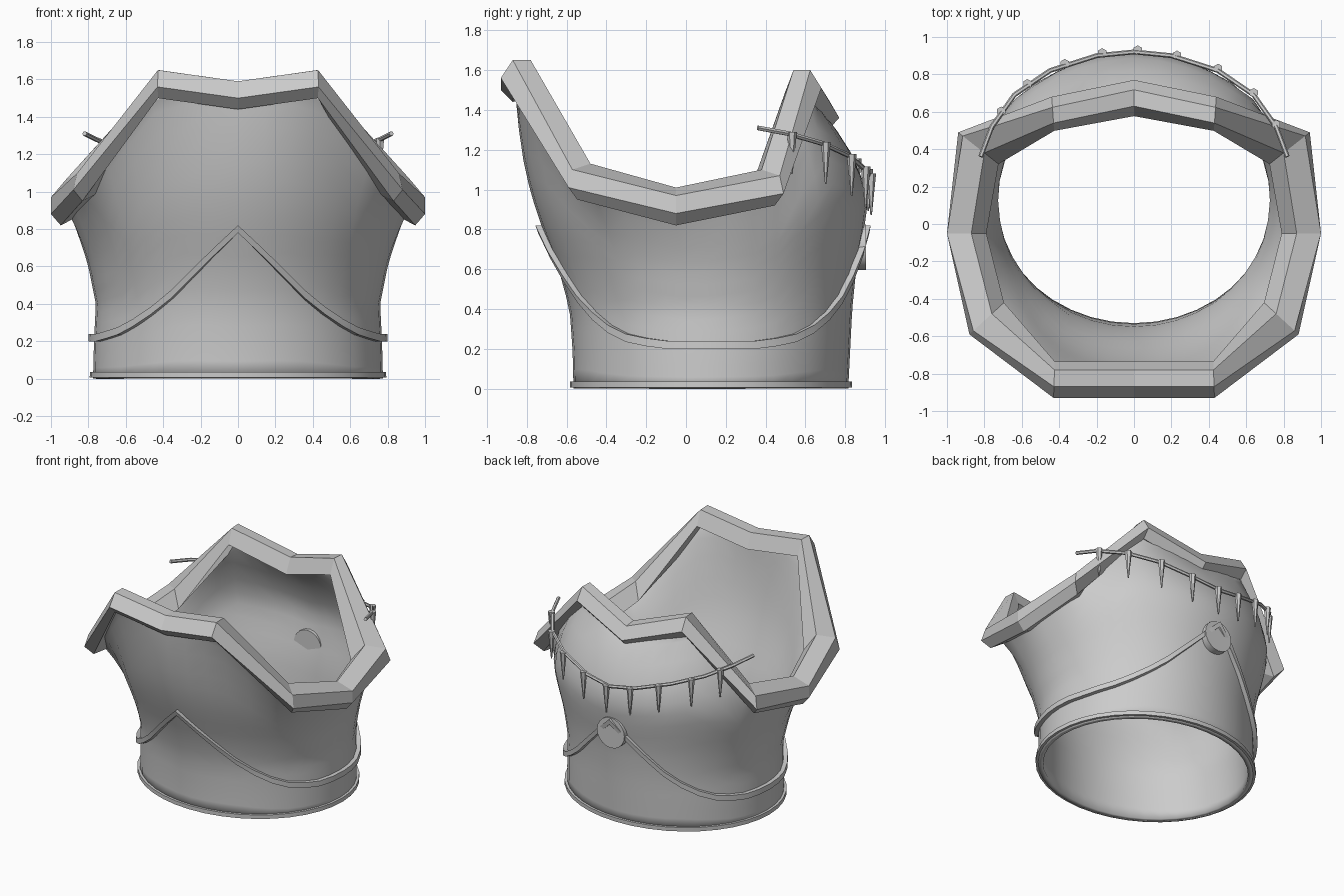
import bpy, bmesh, math
from mathutils import Vector, Matrix

old = bpy.data.objects.get("Cube")
if old:
    bpy.data.objects.remove(old, do_unlink=True)

steel = bpy.data.materials.new("plain grey steel")
steel.use_nodes = True
GREY = (0.6, 0.6, 0.6, 1)
steel.diffuse_color = GREY
steel.node_tree.nodes["Principled BSDF"].inputs["Base Color"].default_value = GREY


def lookup(table, t, col=1):
    """Linear interpolation in a table sorted by its first column."""
    if t <= table[0][0]:
        return table[0][col]
    for lo, hi in zip(table, table[1:]):
        if t <= hi[0]:
            f = (t - lo[0]) / (hi[0] - lo[0])
            return lo[col] + f * (hi[col] - lo[col])
    return table[-1][col]


def finish(name, bm, smooth=None):
    bmesh.ops.recalc_face_normals(bm, faces=bm.faces)
    mesh = bpy.data.meshes.new(name)
    bm.to_mesh(mesh)
    bm.free()
    obj = bpy.data.objects.new(name, mesh)
    bpy.context.collection.objects.link(obj)
    mesh.materials.append(steel)
    if smooth:
        bpy.ops.object.select_all(action="DESELECT")
        obj.select_set(True)
        bpy.context.view_layer.objects.active = obj
        bpy.ops.object.shade_smooth_by_angle(angle=math.radians(smooth))
    return obj


def sweep(name, sections, smooth=None, closed=True):
    """Join a row of cross-sections; open rows get end caps."""
    bm = bmesh.new()
    rows = [[bm.verts.new(p) for p in s] for s in sections]
    n = len(rows[0])
    for i in range(len(rows) if closed else len(rows) - 1):
        a, b = rows[i], rows[(i + 1) % len(rows)]
        for k in range(n):
            bm.faces.new((a[k], a[(k + 1) % n], b[(k + 1) % n], b[k]))
    if not closed:
        bm.faces.new(rows[0])
        bm.faces.new(rows[-1])
    return finish(name, bm, smooth)


# Neck rim: inner top corner x, y, z, outer corner x, y, and outward tilt
STATIONS = [
    (0, -.78, 1.59, 0, -.93, 0),
    (.425, -.78, 1.65, .43, -.93, 0),
    (.76, -.48, 1.13, .88, -.59, .03),
    (.87, -.05, 1.01, 1, -.05, .04),
    (.8, .38, 1.1, .94, .49, .03),
    (.43, .54, 1.6, .44, .68, 0),
    (0, .63, 1.46, 0, .77, .01),
]
loop = STATIONS + [(-s[0], s[1], s[2], -s[3], s[4], s[5]) for s in STATIONS[-2:0:-1]]


def rim_section(s):
    x, y, z, ex, ey, tilt = s
    # The more the rim leans out, the wider its top face and the steeper its side
    shape = [(0, 0), (.6 + 250 * tilt ** 2, -tilt), (1, -.09 - tilt),
             (.6, -.15 - tilt), (-.3 - 8 * tilt, -.11)]
    return [(x + f * (ex - x), y + f * (ey - y), z + dz) for f, dz in shape]


sweep("neck_rim", [rim_section(s) for s in loop])
rim_path = [Vector(((s[0] + s[3]) / 2, (s[1] + s[4]) / 2, s[2] - .1)) for s in loop]

# Torso profile: height, half width, front y, back y
PROFILE = [
    (0, .775, -.565, .815), (.2, .77, -.57, .825), (.4, .76, -.585, .835),
    (.6, .8, -.64, .855), (.8, .86, -.72, .895), (.95, .9, -.77, .915),
    (1.1, .91, -.81, .89), (1.2, .9, -.83, .85), (1.3, .88, -.845, .78),
    (1.5, .8, -.85, .66),
]


def torso_point(a, z, out=0):
    w, front, back = (lookup(PROFILE, z, c) for c in (1, 2, 3))
    return Vector(((w + out) * math.sin(a),
                   (front + back) / 2 - ((back - front) / 2 + out) * math.cos(a), z))


def rim_point(a):
    """Where a ray from the middle meets the rim path."""
    origin = Vector((0, .06))
    d = Vector((.9 * math.sin(a), -.85 * math.cos(a)))
    for p, q in zip(rim_path, rim_path[1:] + rim_path[:1]):
        e, r = (q - p).to_2d(), p.to_2d() - origin
        det = d.cross(e)
        if abs(det) > 1e-6:
            dist, f = r.cross(e) / det, r.cross(d) / det
            if dist > 0 and -1e-4 <= f <= 1.0001:
                return p.lerp(q, f)


SEG, LEVELS = 40, 16
ANGLES = [2 * math.pi * i / SEG for i in range(SEG)]

# Torso shell, flowing from an oval waist up into the rim
bm = bmesh.new()
columns = []
for a in ANGLES:
    top = rim_point(a)
    column = []
    for j in range(LEVELS + 1):
        t = j / LEVELS
        p = torso_point(a, t * top.z)
        u = max(0, (t - .7) / .3)
        column.append(bm.verts.new(p.lerp(top, u * u * (3 - 2 * u))))
    columns.append(column)
for i, a in enumerate(columns):
    b = columns[(i + 1) % SEG]
    for j in range(LEVELS):
        bm.faces.new((a[j], b[j], b[j + 1], a[j + 1]))
torso = finish("torso_shell", bm, 40)
solid = torso.modifiers.new("plate thickness", "SOLIDIFY")
solid.thickness = .035
solid.offset = -1


# Bands that hug the torso
def band(name, height, width, out):
    sections = []
    for a in ANGLES:
        z = height(a)
        sections.append([torso_point(a, z + dz, o)
                         for dz, o in ((0, -.02), (0, out), (width, out), (width, -.02))])
    return sweep(name, sections, 30)


BELT = [(0, .78), (.25, .58), (.45, .43), (.66, .3), (.82, .23), (.95, .2)]
band("waist_flange", lambda a: .005, .03, .018)
band("chevron_belt", lambda a: lookup(BELT, abs(math.sin(a))), .04, .03)

# Upright round badge on the back, its top edge passing through the sloping shell
bm = bmesh.new()
place = Matrix.Translation((0, .87, .71)) @ Matrix.Rotation(math.pi / 2, 4, "X")
bmesh.ops.create_cone(bm, cap_ends=True, segments=20, radius1=.115, radius2=.115,
                      depth=.07, matrix=place)
finish("back_badge", bm, 30)

# Cord draped over the upper back: x, y, z
CORD = [(0, .92, 1.07), (.2, .9, 1.1), (.45, .82, 1.17),
        (.64, .69, 1.23), (.76, .52, 1.28), (.82, .36, 1.31)]


def cord_point(x):
    return Vector((x, lookup(CORD, abs(x)), lookup(CORD, abs(x), 2)))


cord = [cord_point(-p[0]) for p in CORD[:0:-1]] + [cord_point(p[0]) for p in CORD]
rings = []
for i, p in enumerate(cord):
    along = (cord[min(i + 1, len(cord) - 1)] - cord[max(i - 1, 0)]).normalized()
    side = along.cross(Vector((0, 0, 1))).normalized()
    up = side.cross(along)
    rings.append([p + .013 * (side * math.cos(k * math.pi / 3) + up * math.sin(k * math.pi / 3))
                  for k in range(6)])
sweep("back_cord", rings, 40, closed=False)

# Fangs hanging from the cord
for i, x in enumerate((-.71, -.57, -.37, -.17, .02, .23, .45, .64, .76)):
    bm = bmesh.new()
    bmesh.ops.create_cone(bm, cap_ends=True, segments=6, radius1=.004, radius2=.025, depth=.21,
                          matrix=Matrix.Translation(cord_point(x) + Vector((0, .012, -.097))))
    finish(f"fang_{i + 1}", bm)
